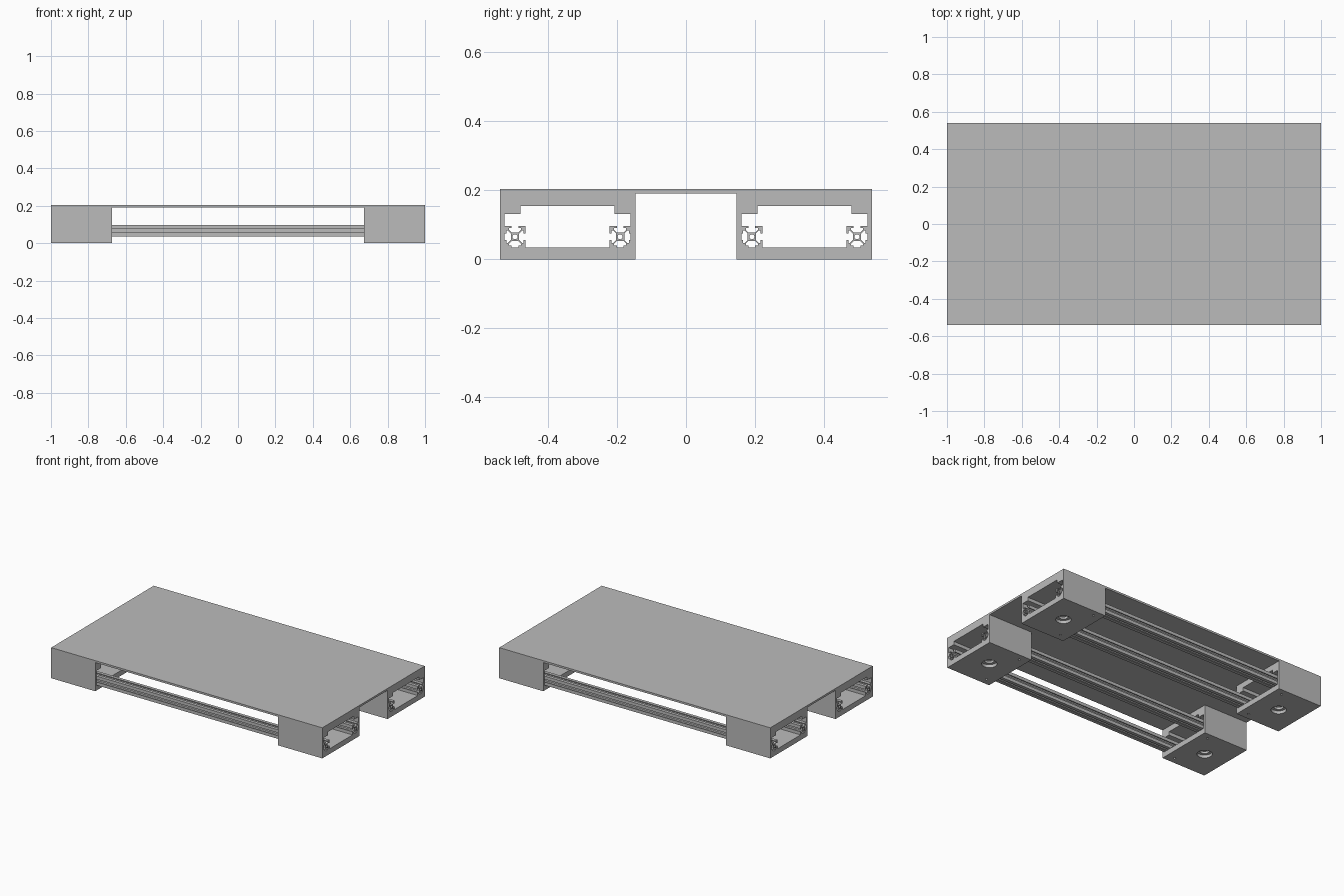
import bpy
import bmesh
import math
from mathutils import Matrix, Vector

if "Cube" in bpy.data.objects:
    bpy.data.objects.remove(bpy.data.objects["Cube"])

grey = bpy.data.materials.new("plain grey")
grey.use_nodes = True
grey.diffuse_color = (0.5, 0.5, 0.5, 1)
grey.node_tree.nodes["Principled BSDF"].inputs["Base Color"].default_value = grey.diffuse_color


def make_object(name, bm):
    bmesh.ops.recalc_face_normals(bm, faces=bm.faces)
    mesh = bpy.data.meshes.new(name)
    bm.to_mesh(mesh)
    bm.free()
    mesh.materials.append(grey)
    obj = bpy.data.objects.new(name, mesh)
    bpy.context.collection.objects.link(obj)
    return obj


def prism(name, loops, x0, x1):
    """Extrude closed (y, z) loops along x; inner loops become holes."""
    bm = bmesh.new()
    edges = []
    for loop in loops:
        verts = [bm.verts.new((x0, y, z)) for y, z in loop]
        edges += [bm.edges.new((a, b)) for a, b in zip(verts, verts[1:] + verts[:1])]
    bmesh.ops.triangle_fill(bm, edges=edges, use_beauty=True, normal=(1, 0, 0))
    new = bmesh.ops.extrude_face_region(bm, geom=bm.faces[:])["geom"]
    moved = [v for v in new if isinstance(v, bmesh.types.BMVert)]
    bmesh.ops.translate(bm, verts=moved, vec=(x1 - x0, 0, 0))
    return make_object(name, bm)


def box_loop(y0, y1, z0, z1):
    return [(y0, z0), (y1, z0), (y1, z1), (y0, z1)]


def drill(obj, holes):
    """Cut vertical holes given as (x, y, radius, bottom, top)."""
    for x, y, radius, z0, z1 in holes:
        bm = bmesh.new()
        bmesh.ops.create_cone(bm, cap_ends=True, segments=32, radius1=radius, radius2=radius,
                              depth=z1 - z0, matrix=Matrix.Translation((x, y, (z0 + z1) / 2)))
        cutter = make_object("hole_cutter", bm)
        cutter.hide_render = True
        mod = obj.modifiers.new("hole", 'BOOLEAN')
        mod.object = cutter
        mod.solver = 'EXACT'
        bpy.context.view_layer.objects.active = obj
        bpy.ops.object.modifier_apply(modifier=mod.name)
        bpy.data.objects.remove(cutter)


# Main dimensions
HALF_Y, INNER_Y = 0.54, 0.147
BLOCK_X, BLOCK_TOP, FLOOR = 0.675, 0.191, 0.035
MID_Y = (HALF_Y + INNER_Y) / 2
RAIL_HALF = 0.0305
RAIL_OFFSET = 0.183 - RAIL_HALF

# Top board with its thin surface sheet
prism("top_board", [box_loop(-HALF_Y, HALF_Y, BLOCK_TOP, 0.2)], -1, 1)
prism("top_sheet", [box_loop(-HALF_Y, HALF_Y, 0.2, 0.204)], -1, 1)

# Four hollow corner blocks with a stepped cavity and holes in the floor
half_cavity = [(0.183, FLOOR), (0.183, 0.132), (0.136, 0.132), (0.136, 0.154)]
cavity = half_cavity + [(-y, z) for y, z in reversed(half_cavity)]
for sy, depth in ((-1, "front"), (1, "back")):
    for sx, side in ((-1, "right"), (1, "left")):
        outer = box_loop(sy * MID_Y - 0.1965, sy * MID_Y + 0.1965, 0, BLOCK_TOP)
        inner = [(y + sy * MID_Y, z) for y, z in cavity]
        block = prism(f"{depth}_{side}_block", [outer, inner], *sorted((sx * BLOCK_X, sx)))
        cx, cy = sx * (1 + BLOCK_X) / 2, sy * MID_Y
        holes = [(cx, cy, 0.046, -0.01, 0.02), (cx, cy, 0.028, -0.01, 0.05)]
        holes += [(sx * 0.732, cy + d * RAIL_OFFSET, 0.007, -0.01, 0.034) for d in (-1, 1)]
        drill(block, holes)

# Four slotted rails: one side of the section, turned four times
side_points = [(1, 1), (1, 0.31), (0.82, 0.31), (0.82, 0.58), (0.66, 0.58), (0.39, 0.31)]
side_points += [(a, -b) for a, b in reversed(side_points[1:])]
section = []
for turn in range(4):
    spin = Matrix.Rotation(-turn * math.pi / 2, 2)
    section += [spin @ Vector(p) * RAIL_HALF for p in side_points]
bore = [Vector((math.cos(t * math.pi / 8), math.sin(t * math.pi / 8))) * RAIL_HALF * 0.24
        for t in range(16)]
for sy, depth in ((-1, "front"), (1, "back")):
    for d, place in ((-1, "outer"), (1, "inner")):
        centre = Vector((sy * (MID_Y - d * RAIL_OFFSET), FLOOR + RAIL_HALF))
        prism(f"{depth}_{place}_rail",
              [[p + centre for p in section], [p + centre for p in bore]], -1, 1)
